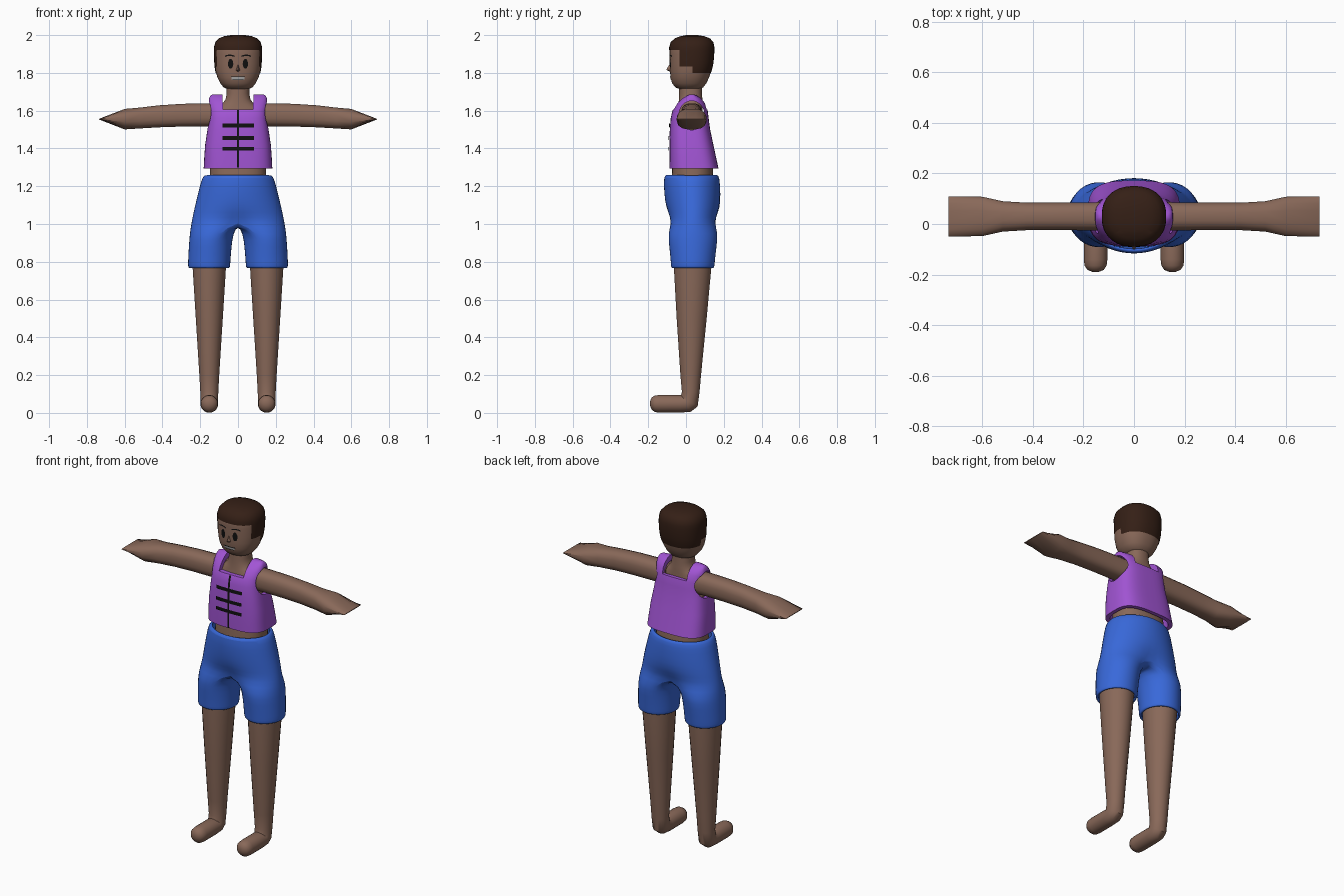
import bpy, bmesh, math
from mathutils import Vector
from mathutils.bvhtree import BVHTree

if "Cube" in bpy.data.objects:
    bpy.data.objects.remove(bpy.data.objects["Cube"])


def mat(name, r, g, b):
    m = bpy.data.materials.new(name)
    m.diffuse_color = (r, g, b, 1)
    m.use_nodes = True
    m.node_tree.nodes["Principled BSDF"].inputs["Base Color"].default_value = m.diffuse_color
    return m


SKIN = mat("skin", 0.25, 0.14, 0.10)
HAIR = mat("hair", 0.035, 0.014, 0.008)
PURPLE = mat("purple", 0.36, 0.09, 0.66)
BLUE = mat("blue", 0.04, 0.14, 0.70)
BLACK = mat("black", 0.005, 0.005, 0.005)
WHITE = mat("teeth", 0.45, 0.45, 0.45)


def finish(name, bm, material):
    bmesh.ops.recalc_face_normals(bm, faces=bm.faces)
    if bm.faces:
        f = max(bm.faces, key=lambda f: f.calc_center_median().x)
        if f.normal.x < -0.1:
            bmesh.ops.reverse_faces(bm, faces=bm.faces)
    me = bpy.data.meshes.new(name)
    bm.to_mesh(me)
    bm.free()
    ob = bpy.data.objects.new(name, me)
    bpy.context.collection.objects.link(ob)
    if material:
        me.materials.append(material)
    return ob


def spow(v, e):
    return math.copysign(abs(v) ** (2 / e), v)


def loft_bm(rings, n, e=2.0):
    """Skin closed superellipse rings given as (centre, half axis u, half axis v)."""
    bm = bmesh.new()
    loops = []
    for c, u, v in rings:
        loops.append([bm.verts.new(Vector(c) + Vector(u) * spow(math.cos(t), e) + Vector(v) * spow(math.sin(t), e))
                      for t in (2 * math.pi * (i + 0.5) / n for i in range(n))])
    for a, b in zip(loops, loops[1:]):
        for i in range(n):
            j = (i + 1) % n
            bm.faces.new((a[i], a[j], b[j], b[i]))
    bm.faces.new(loops[0])
    bm.faces.new(loops[-1])
    return bm


def level(z, rx, yf, yb):
    """Horizontal ring from half width and front/back limits."""
    return (0, (yf + yb) / 2, z), (rx, 0, 0), (0, (yb - yf) / 2, 0)


def mirror(ob):
    m = ob.modifiers.new("mirror", 'MIRROR')
    m.use_clip = True
    return ob


# Head
head_rows = [(1.712, .045, -.025, .07), (1.722, .075, -.055, .09), (1.745, .094, -.074, .108),
             (1.775, .109, -.082, .122), (1.81, .119, -.085, .134), (1.85, .123, -.086, .143),
             (1.90, .125, -.087, .147), (1.935, .124, -.086, .147), (1.96, .117, -.078, .142),
             (1.98, .098, -.056, .124), (1.991, .07, -.027, .094), (1.997, .035, .005, .06)]
head = finish("head", loft_bm([level(*r) for r in head_rows], 40, 2.3), SKIN)

# Hair: a shell over the head, trimmed along the hairline
bm = loft_bm([level(z + .003, rx + .003, yf - .003, yb + .003) for z, rx, yf, yb in head_rows], 40, 2.3)
for co, no in (((0, 0, 1.92), (0, 0, 1)), ((0, 0, 1.835), (0, 0, 1)), ((0, 0, 1.80), (0, 0, 1)),
               ((0, -.035, 0), (0, 1, 0)), ((0, .035, 0), (0, 1, 0))):
    bmesh.ops.bisect_plane(bm, geom=bm.verts[:] + bm.edges[:] + bm.faces[:], plane_co=co, plane_no=no)


def is_hair(p):
    return p.z > 1.92 or (p.y > -.035 and p.z > 1.835) or (p.y > .035 and p.z > 1.80)


bmesh.ops.delete(bm, geom=[f for f in bm.faces if not is_hair(f.calc_center_bounds())], context='FACES')
finish("hair", bm, HAIR)

# Torso with neck
torso_rows = [(1.20, .15, -.078, .145), (1.30, .148, -.074, .142), (1.45, .14, -.062, .11), (1.57, .13, -.05, .09),
              (1.615, .118, -.043, .088), (1.635, .085, -.04, .088), (1.66, .066, -.038, .087),
              (1.69, .06, -.036, .085), (1.76, .06, -.036, .085)]
finish("torso", loft_bm([level(*r) for r in torso_rows], 32, 2.3), SKIN)

# Arms ending in flat wedge hands
arm_rows = [(.08, 1.577, .06, .061), (.17, 1.578, .056, .062), (.30, 1.576, .055, .061), (.42, 1.57, .055, .059),
            (.52, 1.561, .061, .056), (.60, 1.555, .079, .055), (.735, 1.555, .081, .002)]
arm = finish("arm", loft_bm([((x, .03, z), (0, ry, 0), (0, 0, rz)) for x, z, ry, rz in arm_rows], 16, 2.6), SKIN)
mirror(arm)

# Legs and feet: one tube bent at the heel
leg_rows = [(-.19, .05, .012, .012, 0), (-.182, .05, .032, .032, 0), (-.165, .048, .044, .044, 0),
            (-.14, .048, .047, .047, 0), (-.03, .048, .047, .047, 0), (.002, .049, .047, .049, 28),
            (.017, .062, .047, .053, 58), (.025, .11, .048, .047, 90), (.025, .20, .053, .055, 90),
            (.03, .50, .072, .08, 90), (.035, .77, .089, .1, 90), (.035, .95, .09, .1, 90)]
rings = []
for y, z, rx, rv, a in leg_rows:
    a = math.radians(a)
    rings.append(((.152, y, z), (rx, 0, 0), (0, rv * math.sin(a), -rv * math.cos(a))))
mirror(finish("leg", loft_bm(rings, 24), SKIN))

# Shorts: half the hips, a crotch seam and one trouser leg, mirrored
M, C = 12, 7
bm = bmesh.new()
rows = []
for z, rx, yf, yb, pull in [(1.262, .172, -.106, .166, 0), (1.25, .19, -.118, .178, 0), (1.20, .204, -.119, .182, 0),
                            (1.12, .224, -.113, .185, 0), (1.06, .238, -.107, .183, .08), (1.01, .248, -.104, .178, .3)]:
    row = []
    for i in range(M + 1):
        t = math.pi * (i / M - .5)
        x = rx * math.cos(t) if 0 < i < M else 0
        y = (yb - yf) / 2 * math.sin(t) * (1 - pull * (1 - x / rx) ** 2)
        row.append(bm.verts.new((x, (yf + yb) / 2 + y, z)))
    rows.append(row)
for a, b in zip(rows, rows[1:]):
    for i in range(M):
        bm.faces.new((a[i], a[i + 1], b[i + 1], b[i]))
front, back = rows[-1][0].co.y, rows[-1][-1].co.y
loop = rows[-1] + [bm.verts.new((0, back + (front - back) * (k + 1) / (C + 1), .995)) for k in range(C)]
N = len(loop)
for z, xi, xo, yf, yb in [(.95, .024, .257, -.098, .172), (.88, .033, .262, -.09, .163),
                          (.80, .039, .266, -.082, .154), (.775, .04, .266, -.081, .152), (.765, .045, .262, -.077, .148)]:
    new = []
    for i in range(N):
        t = 2 * math.pi * (i - M / 2) / N
        new.append(bm.verts.new(((xi + xo) / 2 + (xo - xi) / 2 * math.cos(t),
                                 (yf + yb) / 2 + (yb - yf) / 2 * math.sin(t), z)))
    for i in range(N):
        j = (i + 1) % N
        bm.faces.new((loop[i], loop[j], new[j], new[i]))
    loop = new
shorts = mirror(finish("shorts", bm, BLUE))
s = shorts.modifiers.new("cloth", 'SOLIDIFY')
s.thickness, s.offset = .014, -1
s = shorts.modifiers.new("smooth", 'SUBSURF')
s.levels = s.render_levels = 1

# Vest: solid body minus inside, neck opening and armholes
vest_rows = [(1.295, .182, -.087, .172), (1.35, .179, -.088, .16), (1.42, .174, -.088, .145), (1.50, .162, -.086, .128),
             (1.56, .154, -.081, .12), (1.60, .153, -.072, .115), (1.64, .155, -.048, .103), (1.665, .153, -.022, .083),
             (1.68, .146, .002, .06), (1.686, .135, .016, .044)]
vest = finish("vest", loft_bm([level(*r) for r in vest_rows], 48, 3.2), PURPLE)
T = .022
inner_rows = [(1.25, .16, -.066, .155)] + [(z - (T if z > 1.63 else 0), rx - T, yf + T, yb - T)
                                           for z, rx, yf, yb in vest_rows[:-2]]
inside = finish("inside_cutter", loft_bm([level(*r) for r in inner_rows], 48, 3.2), None)
neck = finish("neck_cutter", loft_bm([((0, .02, 1.606), (.08, 0, 0), (0, .4, 0)),
                                      ((0, .02, 1.80), (.084, 0, 0), (0, .4, 0))], 48, 30), None)
hole = finish("armhole_cutter", loft_bm([((x, .03, 1.575), (0, .068, 0), (0, 0, .077)) for x in (-.4, .4)], 32), None)
bpy.context.view_layer.objects.active = vest
for cutter in (inside, neck, hole):
    b = vest.modifiers.new("cut", 'BOOLEAN')
    b.operation, b.solver, b.object = 'DIFFERENCE', 'EXACT', cutter
    bpy.ops.object.modifier_apply(modifier=b.name)
    bpy.data.objects.remove(cutter)

# Flat details laid on a surface by casting rays from the front
bpy.context.view_layer.update()
deps = bpy.context.evaluated_depsgraph_get()
face_tree, vest_tree = BVHTree.FromObject(head, deps), BVHTree.FromObject(vest, deps)


def decal(name, tree, cols, material, gap=.002, rows=1):
    """cols: (x, z low, z high) columns of a patch."""
    bm = bmesh.new()
    grid = []
    for x, lo, hi in cols:
        col = []
        for k in range(rows + 1):
            z = lo + (hi - lo) * k / rows
            hit = tree.ray_cast(Vector((x, -1, z)), Vector((0, 1, 0)))[0]
            col.append(bm.verts.new((x, (hit.y if hit else -.085) - gap, z)))
        grid.append(col)
    for a, b in zip(grid, grid[1:]):
        for k in range(rows):
            bm.faces.new((a[k], b[k], b[k + 1], a[k + 1]))
    return finish(name, bm, material)


def bar(x0, x1, lo, hi, n=8):
    return [(x0 + (x1 - x0) * i / n, lo, hi) for i in range(n + 1)]


# Face
eye = []
for i in range(13):
    t = math.pi * (i + .3) / 12.6
    eye.append((.039 - .014 * math.cos(t), 1.848 - .026 * math.sin(t), 1.848 + .026 * math.sin(t)))
mirror(decal("eye", face_tree, eye, BLACK, rows=4))
brow = [(.018 + .05 * i / 6, 1.884 + .006 * math.sin(i / 2), 1.891 + .006 * math.sin(i / 2)) for i in range(7)]
mirror(decal("eyebrow", face_tree, brow, BLACK))
decal("teeth", face_tree, bar(-.034, .034, 1.766, 1.777), WHITE)
decal("upper_lip_line", face_tree, bar(-.038, .038, 1.777, 1.782), BLACK)
decal("lower_lip_line", face_tree, bar(-.03, .03, 1.762, 1.766), BLACK)
bm = bmesh.new()
pts = [(0, -.085, 1.848), (0, -.105, 1.817), (-.014, -.08, 1.812), (.014, -.08, 1.812), (0, -.08, 1.803)]
v = [bm.verts.new(p) for p in pts]
for f in ((0, 2, 1), (0, 1, 3), (1, 2, 4), (1, 4, 3)):
    bm.faces.new([v[i] for i in f])
finish("nose", bm, SKIN)

# Vest front seam and fastening strips
decal("vest_seam", vest_tree, bar(-.006, .006, 1.298, 1.604, 1), BLACK, .004, 10)
for i, z in enumerate((1.522, 1.456, 1.398)):
    decal("vest_strip_%d" % (i + 1), vest_tree, bar(-.082, .085, z - .01, z + .01), BLACK, .006)

# Smooth shading with sharp creases kept
for ob in list(bpy.context.scene.objects):
    bpy.ops.object.select_all(action='DESELECT')
    ob.select_set(True)
    bpy.context.view_layer.objects.active = ob
    bpy.ops.object.shade_smooth_by_angle(angle=math.radians(42))
